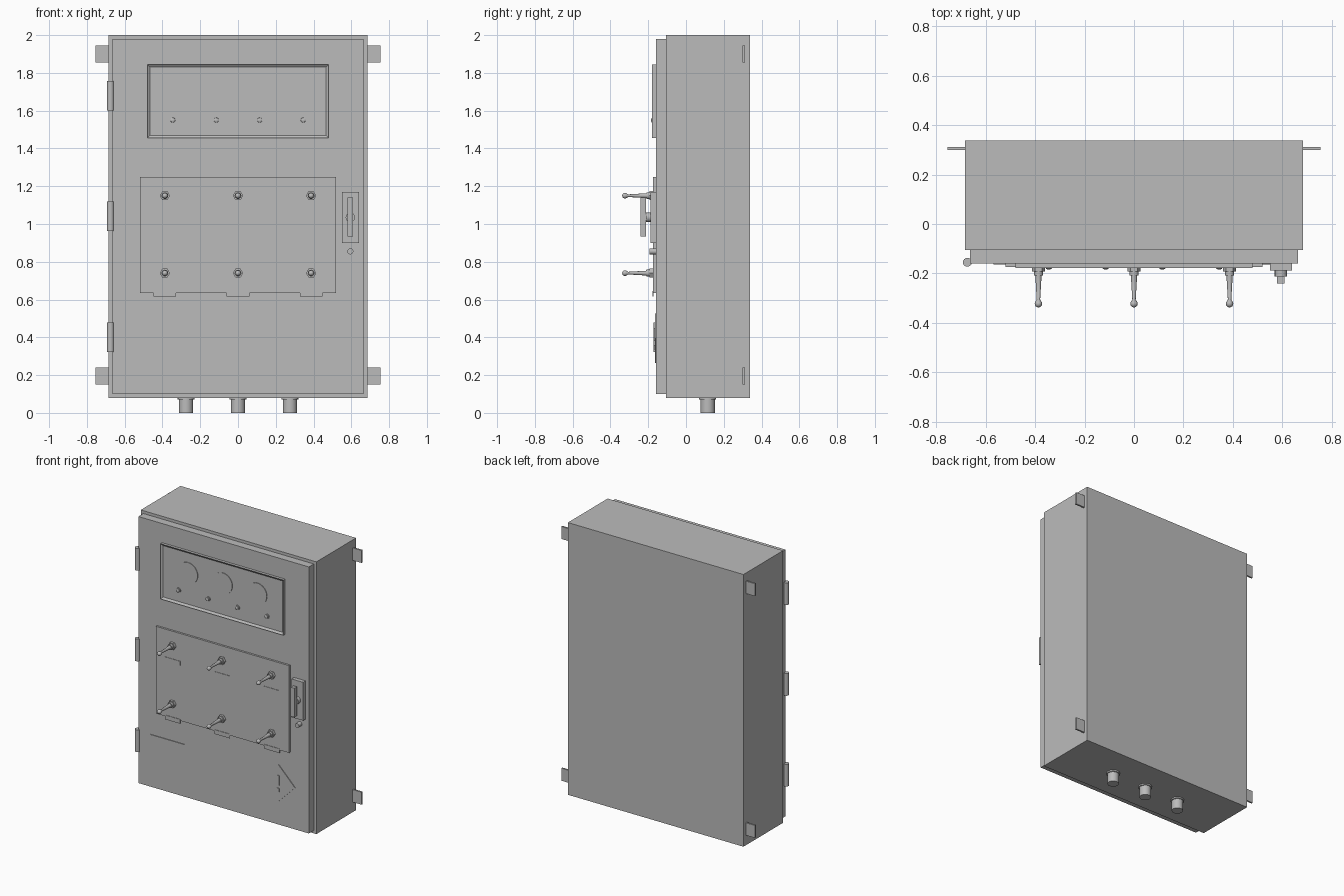
import bpy, bmesh, math
from mathutils import Matrix, Vector

cube = bpy.data.objects.get("Cube")
if cube:
    bpy.data.objects.remove(cube, do_unlink=True)

GREY = (0.5, 0.5, 0.5, 1)
paint = bpy.data.materials.new("cabinet grey")
paint.use_nodes = True
paint.diffuse_color = GREY
paint.node_tree.nodes["Principled BSDF"].inputs["Base Color"].default_value = GREY


def finish(name, bm, smooth=False):
    bmesh.ops.recalc_face_normals(bm, faces=bm.faces)
    mesh = bpy.data.meshes.new(name)
    bm.to_mesh(mesh)
    bm.free()
    mesh.materials.append(paint)
    ob = bpy.data.objects.new(name, mesh)
    bpy.context.collection.objects.link(ob)
    if smooth:
        bpy.ops.object.select_all(action="DESELECT")
        ob.select_set(True)
        bpy.context.view_layer.objects.active = ob
        bpy.ops.object.shade_smooth_by_angle(angle=math.radians(35))
    return ob


def box(name, x, y, z):
    """Box from (low, high) pairs on each axis."""
    bm = bmesh.new()
    bmesh.ops.create_cube(bm, size=1)
    for v in bm.verts:
        v.co = [lo + (c + 0.5) * (hi - lo) for c, (lo, hi) in zip(v.co, (x, y, z))]
    return finish(name, bm)


def lathe(name, at, axis, profile, sides=16, smooth=True):
    """Closed turned solid; profile is (radius, distance along axis)."""
    bm = bmesh.new()
    turn = Vector((0, 0, 1)).rotation_difference(Vector(axis)).to_matrix().to_4x4()
    place = Matrix.Translation(at) @ turn
    rings = []
    for r, d in profile:
        rings.append([bm.verts.new(place @ Vector((
            r * math.cos(math.tau * i / sides), r * math.sin(math.tau * i / sides), d)))
            for i in range(sides)])
    for a, b in zip(rings, rings[1:]):
        for i in range(sides):
            j = (i + 1) % sides
            bm.faces.new((a[i], a[j], b[j], b[i]))
    bm.faces.new(rings[0])
    bm.faces.new(rings[-1])
    return finish(name, bm, smooth)


FRONT = (0, -1, 0)
DOOR = -0.16

# Enclosure and door
box("cabinet_body", (-0.685, 0.685), (-0.105, 0.338), (0.08, 2.0))
box("door", (-0.665, 0.665), (DOOR, -0.105), (0.1, 1.98))

# Wall mounting lugs
for side, s in (("left", 1), ("right", -1)):
    for level, z in (("upper", 1.9), ("lower", 0.195)):
        box(f"{side}_{level}_mounting_lug", sorted((s * 0.68, s * 0.755)),
            (0.3, 0.312), (z - 0.044, z + 0.044))

# Hinge barrels
for i, z in enumerate((0.4, 1.04, 1.68)):
    lathe(f"hinge_{i + 1}", (-0.675, -0.155, z - 0.078), (0, 0, 1),
          [(0.018, 0), (0.018, 0.156)])

# Cable glands underneath
for i, x in enumerate((-0.275, 0, 0.275)):
    lathe(f"cable_gland_{i + 1}", (x, 0.115, 0), (0, 0, 1),
          [(0.038, 0), (0.038, 0.07), (0.045, 0.07), (0.045, 0.082)])

# Instrument panel: a raised frame around a recessed face
bm = bmesh.new()
bmesh.ops.create_cube(bm, size=1)
for v in bm.verts:
    v.co = (v.co.x * 0.96, -0.169 + v.co.y * 0.02, 1.65 + v.co.z * 0.39)
face = min(bm.faces, key=lambda f: f.calc_center_median().y)
bmesh.ops.inset_individual(bm, faces=[face], thickness=0.02)
bmesh.ops.translate(bm, verts=face.verts, vec=(0, 0.011, 0))
finish("instrument_panel", bm)

RECESS = -0.168
for i, x in enumerate((-0.27, 0, 0.27)):
    lathe(f"gauge_{i + 1}", (x, RECESS, 1.69), FRONT,
          [(0.075, -0.001), (0.075, 0.004)], 32)
for i in range(4):
    lathe(f"indicator_{i + 1}", (-0.345 + i * 0.23, RECESS, 1.55), FRONT,
          [(0.017, -0.001), (0.017, 0.007), (0.013, 0.007), (0.012, 0.013), (0.006, 0.016)])

# Switch panel with toggles and their label plates
PANEL = -0.174
box("switch_panel", (-0.52, 0.52), (PANEL, DOOR + 0.002), (0.635, 1.25))
for row, z in (("upper", 1.15), ("lower", 0.74)):
    for i, x in enumerate((-0.387, 0, 0.387)):
        tag = f"{row}_switch_{i + 1}"
        lathe(f"{tag}_nut", (x, PANEL, z), FRONT, [(0.027, -0.001), (0.027, 0.018)], 6, False)
        lathe(f"{tag}_collar", (x, PANEL, z), FRONT, [(0.018, 0.015), (0.018, 0.034)])
        ball = [(0.015 * math.sin(a), 0.149 - 0.015 * math.cos(a))
                for a in [math.pi * k / 8 for k in range(3, 8)]]
        lathe(f"{tag}_lever", (x, PANEL, z), FRONT,
              [(0.013, 0.03), (0.007, 0.132)] + ball + [(0.001, 0.164)])
        box(f"{tag}_label", (x - 0.06, x + 0.06), (PANEL - 0.003, PANEL + 0.001),
            (z - 0.125, z - 0.095))

# Door handle and key lock
box("handle_plate", (0.55, 0.64), (-0.188, DOOR + 0.002), (0.9, 1.17))
lathe("handle_hub", (0.595, -0.187, 1.035), FRONT, [(0.025, 0), (0.025, 0.026)])
box("handle_grip", (0.58, 0.61), (-0.241, -0.212), (0.935, 1.14))
lathe("key_lock", (0.595, DOOR + 0.001, 0.855), FRONT, [(0.016, 0), (0.016, 0.035)])

# Name plate and diamond warning sign with an exclamation mark
box("name_plate", (-0.57, -0.3), (-0.165, DOOR + 0.001), (0.31, 0.47))
sign = lathe("warning_sign", (0.43, DOOR, 0.395), FRONT,
             [(0.13, -0.001), (0.13, 0.005)], 4, False)
box("warning_mark", (0.42, 0.44), (-0.169, -0.164), (0.38, 0.45))
box("warning_mark_dot", (0.42, 0.44), (-0.169, -0.164), (0.335, 0.36))
